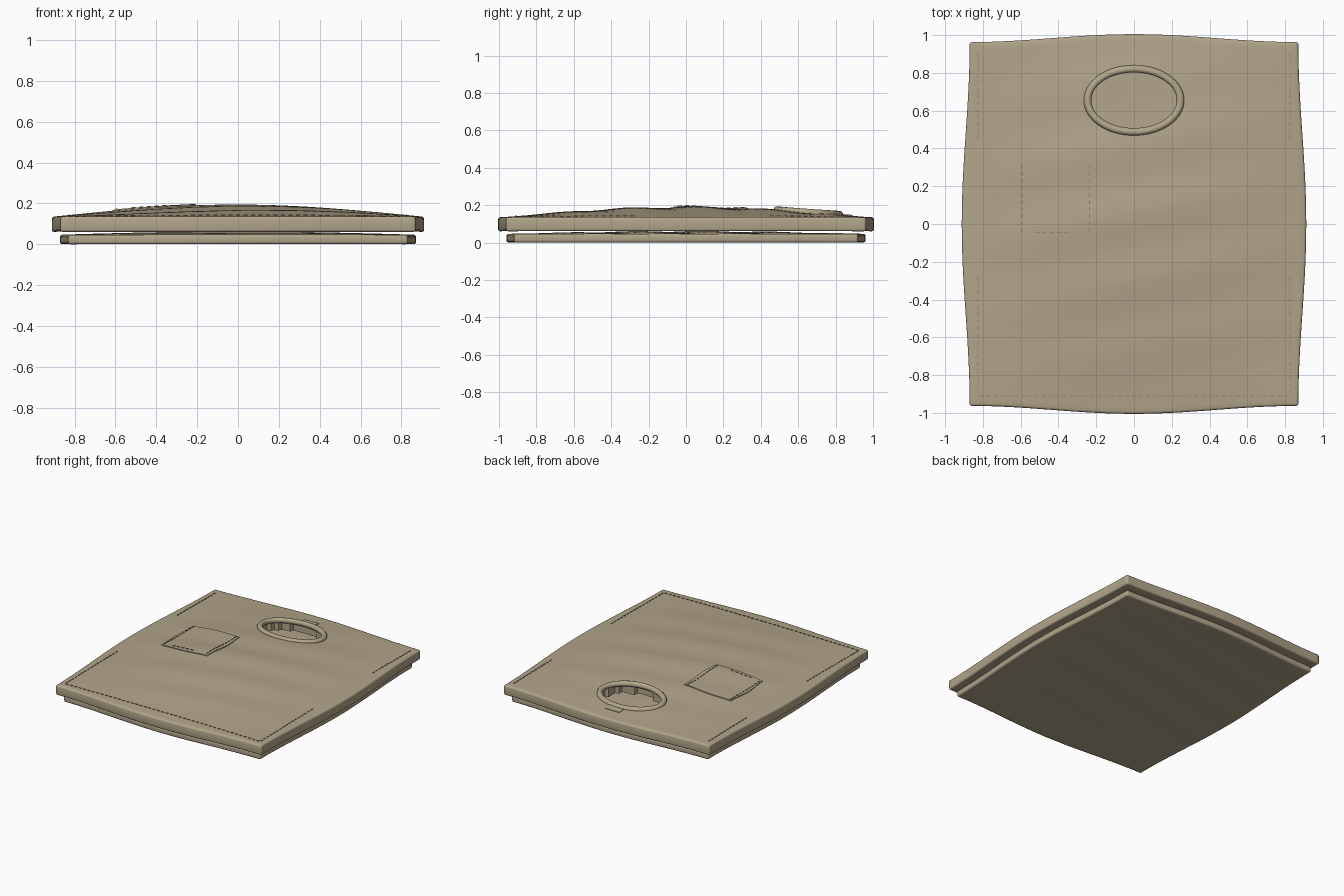
import bpy, bmesh, math
from math import cos, sin, pi

if "Cube" in bpy.data.objects:
    bpy.data.objects.remove(bpy.data.objects["Cube"])


def material(name, rgb):
    m = bpy.data.materials.new(name)
    m.diffuse_color = (*rgb, 1)
    m.use_nodes = True
    m.node_tree.nodes["Principled BSDF"].inputs["Base Color"].default_value = m.diffuse_color
    return m


cloth = material("tan cloth", (0.445, 0.376, 0.254))
thread = material("dark thread", (0.30, 0.25, 0.165))


def puff(x, y):
    """Soft pillow shape, 1 in the middle and 0 at the rim."""
    return max(0, cos(pi * x / 1.82)) * max(0, cos(pi * y / 1.98))


def top_z(x, y):
    """Height of the upper cloth, with slanted wrinkles."""
    p = puff(x, y)
    return 0.135 + 0.055 * p + 0.005 * p * sin(17 * (y - 0.2 * x) + 0.6)


def finish(name, bm, mat, angle=40):
    bmesh.ops.recalc_face_normals(bm, faces=bm.faces)
    me = bpy.data.meshes.new(name)
    bm.to_mesh(me)
    bm.free()
    ob = bpy.data.objects.new(name, me)
    bpy.context.collection.objects.link(ob)
    me.materials.append(mat)
    bpy.ops.object.select_all(action='DESELECT')
    ob.select_set(True)
    bpy.context.view_layer.objects.active = ob
    bpy.ops.object.shade_smooth_by_angle(angle=math.radians(angle))
    return ob


def sheet(name, cx, cy, hx, hy, bow, nx, ny, height, thick, hole=None, round_edge=0.012):
    """Cloth slab with bowed sides, following a height function."""
    bm = bmesh.new()
    bmesh.ops.create_grid(bm, x_segments=nx, y_segments=ny, size=1)
    for v in bm.verts:
        u, w = v.co.x, v.co.y
        v.co.x = cx + u * (hx + bow * (1 + cos(pi * w)) / 2)
        v.co.y = cy + w * (hy + bow * (1 + cos(pi * u)) / 2)
    if hole:
        hxc, hyc, rx, ry = hole
        gone = [f for f in bm.faces if
                ((f.calc_center_median().x - hxc) / rx) ** 2 +
                ((f.calc_center_median().y - hyc) / ry) ** 2 < 1]
        bmesh.ops.delete(bm, geom=gone, context='FACES')
        rim = [v for v in bm.verts if v.is_boundary and
               abs(v.co.x - hxc) < 0.4 and abs(v.co.y - hyc) < 0.25]
        bmesh.ops.smooth_vert(bm, verts=rim, factor=0.4, use_axis_x=True, use_axis_y=True)
    low = bm.faces[:]
    ext = bmesh.ops.extrude_face_region(bm, geom=low, use_keep_orig=True)
    upper = {g for g in ext["geom"] if isinstance(g, bmesh.types.BMVert)}
    for v in bm.verts:
        v.co.z = height(v.co.x, v.co.y) - (0 if v in upper else thick)
    bmesh.ops.recalc_face_normals(bm, faces=bm.faces)
    if round_edge:
        sharp = [e for e in bm.edges if e.is_manifold and e.calc_face_angle() > 0.9
                 and not (hole and abs(e.verts[0].co.x) < 0.4 and 0.4 < e.verts[0].co.y < 0.9)]
        bmesh.ops.bevel(bm, geom=sharp, offset=round_edge, segments=3, profile=0.5,
                        affect='EDGES', clamp_overlap=True)
    return finish(name, bm, cloth)


# Front and back cloth panels
sheet("front_panel", 0, 0, 0.87, 0.963, 0.042, 50, 54, top_z, 0.075,
      hole=(0, 0.655, 0.235, 0.16))
sheet("back_panel", 0, 0, 0.832, 0.92, 0.04, 40, 44,
      lambda x, y: 0.046 + 0.014 * puff(x, y) + 0.003 * puff(x, y) * sin(17 * (y - 0.2 * x)),
      0.046)

# Patch pocket
sheet("pocket", -0.41, 0.13, 0.195, 0.193, 0.012, 14, 14,
      lambda x, y: top_z(x, y) + 0.006, 0.014, round_edge=0)

# Small tag behind the neck
sheet("neck_tag", 0, 0.86, 0.06, 0.03, 0, 4, 2,
      lambda x, y: top_z(x, y) + 0.004, 0.01, round_edge=0)

# Rolled neck band
bm = bmesh.new()
N, M, R = 64, 12, 0.02
rings = []
for i in range(N):
    a = 2 * pi * i / N
    ring = []
    for j in range(M):
        b = 2 * pi * j / M
        x = (0.246 + R * cos(b)) * cos(a)
        y = 0.655 + (0.167 + R * cos(b)) * sin(a)
        z = 0.135 + 0.055 * puff(x, y) + R * sin(b)
        ring.append(bm.verts.new((x, y, z)))
    rings.append(ring)
for i in range(N):
    p, q = rings[i], rings[(i + 1) % N]
    for j in range(M):
        k = (j + 1) % M
        bm.faces.new((p[j], q[j], q[k], p[k]))
finish("neck_band", bm, cloth, 60)


# Dashed seams
def stitches(name, lines, lift):
    bm = bmesh.new()
    for (x0, y0), (x1, y1) in lines:
        length = math.hypot(x1 - x0, y1 - y0)
        n = max(1, int(length / 0.036))
        along_x = abs(x1 - x0) > abs(y1 - y0)
        for i in range(n):
            t = (i + 0.5) / n
            x, y = x0 + (x1 - x0) * t, y0 + (y1 - y0) * t
            box = bmesh.ops.create_cube(bm, size=1)["verts"]
            sx, sy = (0.02, 0.006) if along_x else (0.006, 0.02)
            for v in box:
                v.co = (x + v.co.x * sx, y + v.co.y * sy,
                        top_z(x, y) + lift + v.co.z * 0.006)
    return finish(name, bm, thread)


hem = [((-0.825, -0.91), (0.825, -0.91))]
for s in (-1, 1):
    hem += [((s * 0.825, -0.91), (s * 0.825, -0.27)), ((s * 0.825, 0.44), (s * 0.825, 0.91))]
stitches("hem_stitches", hem, 0.001)
stitches("pocket_stitches", [((-0.594, -0.05), (-0.594, 0.32)),
                             ((-0.235, -0.05), (-0.235, 0.32)),
                             ((-0.53, -0.045), (-0.34, -0.045))], 0.007)
